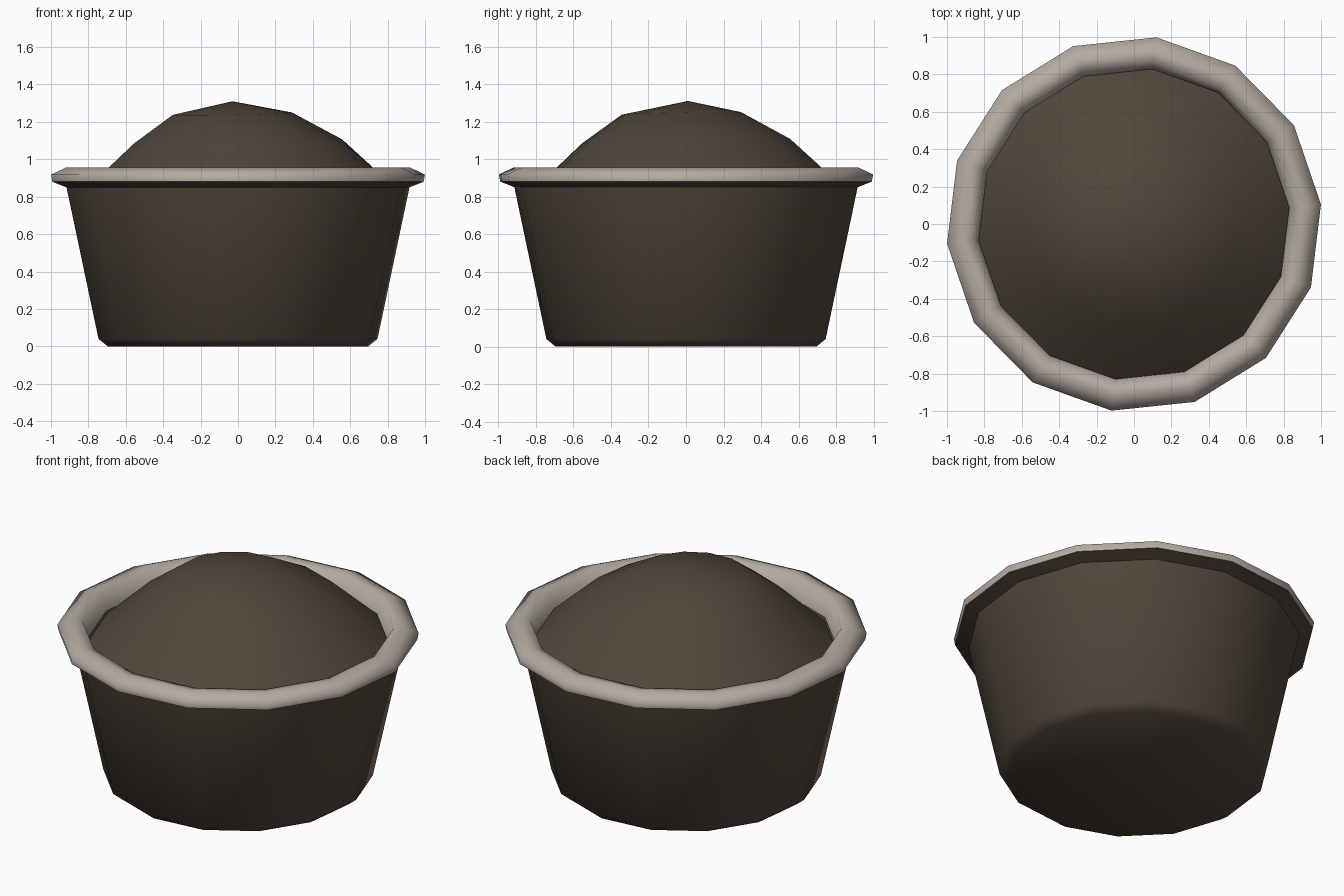
import bpy, bmesh, math

if "Cube" in bpy.data.objects:
    bpy.data.objects.remove(bpy.data.objects["Cube"])

SIDES = 14
OFFSET = math.radians(6)


def material(name, rgb):
    m = bpy.data.materials.new(name)
    m.diffuse_color = (*rgb, 1)
    m.use_nodes = True
    m.node_tree.nodes["Principled BSDF"].inputs["Base Color"].default_value = m.diffuse_color
    return m


brown = material("dark brown", (0.08, 0.062, 0.043))
stone = material("pale stone", (0.46, 0.41, 0.355))


def lathe(name, rings, mat, bottom=None, top=None, tilt=(0, 0), angle=40):
    """Rings are (radius, z, centre x, centre y); optional end points close it."""
    bm = bmesh.new()
    loops = []
    for ring in rings:
        r, z, cx, cy = (*ring, 0, 0)[:4]
        loop = []
        for i in range(SIDES):
            a = OFFSET + math.tau * i / SIDES
            x, y = cx + r * math.cos(a), cy + r * math.sin(a)
            loop.append(bm.verts.new((x, y, z + tilt[0] * x + tilt[1] * y)))
        loops.append(loop)
    for lo, hi in zip(loops, loops[1:]):
        for i in range(SIDES):
            j = (i + 1) % SIDES
            bm.faces.new((lo[i], lo[j], hi[j], hi[i]))
    if bottom:
        bm.faces.new(loops[0][::-1])
    if top:
        tip = bm.verts.new(top)
        for i in range(SIDES):
            bm.faces.new((loops[-1][i], loops[-1][(i + 1) % SIDES], tip))
    me = bpy.data.meshes.new(name)
    bm.to_mesh(me)
    bm.free()
    me.materials.append(mat)
    ob = bpy.data.objects.new(name, me)
    bpy.context.collection.objects.link(ob)
    bpy.ops.object.select_all(action='DESELECT')
    ob.select_set(True)
    bpy.context.view_layer.objects.active = ob
    bpy.ops.object.shade_smooth_by_angle(angle=math.radians(angle))
    return ob


# Tapered tub with chamfered foot and flared underside of the lip
lathe("tub", [(0.70, 0), (0.75, 0.04), (0.922, 0.85), (0.998, 0.88)],
      brown, bottom=True)

# Pale rounded rim, running down the inside to the mound
lathe("rim", [(0.998, 0.88), (1.005, 0.918), (0.925, 0.956),
              (0.865, 0.945), (0.835, 0.84)], stone, angle=75)

# Slightly lopsided mound filling the tub
lathe("mound", [(0.835, 0.84), (0.56, 1.095), (0.32, 1.245, -0.03, -0.025)],
      brown, top=(-0.03, 0.01, 1.31), tilt=(0.018, 0.02), angle=60)
